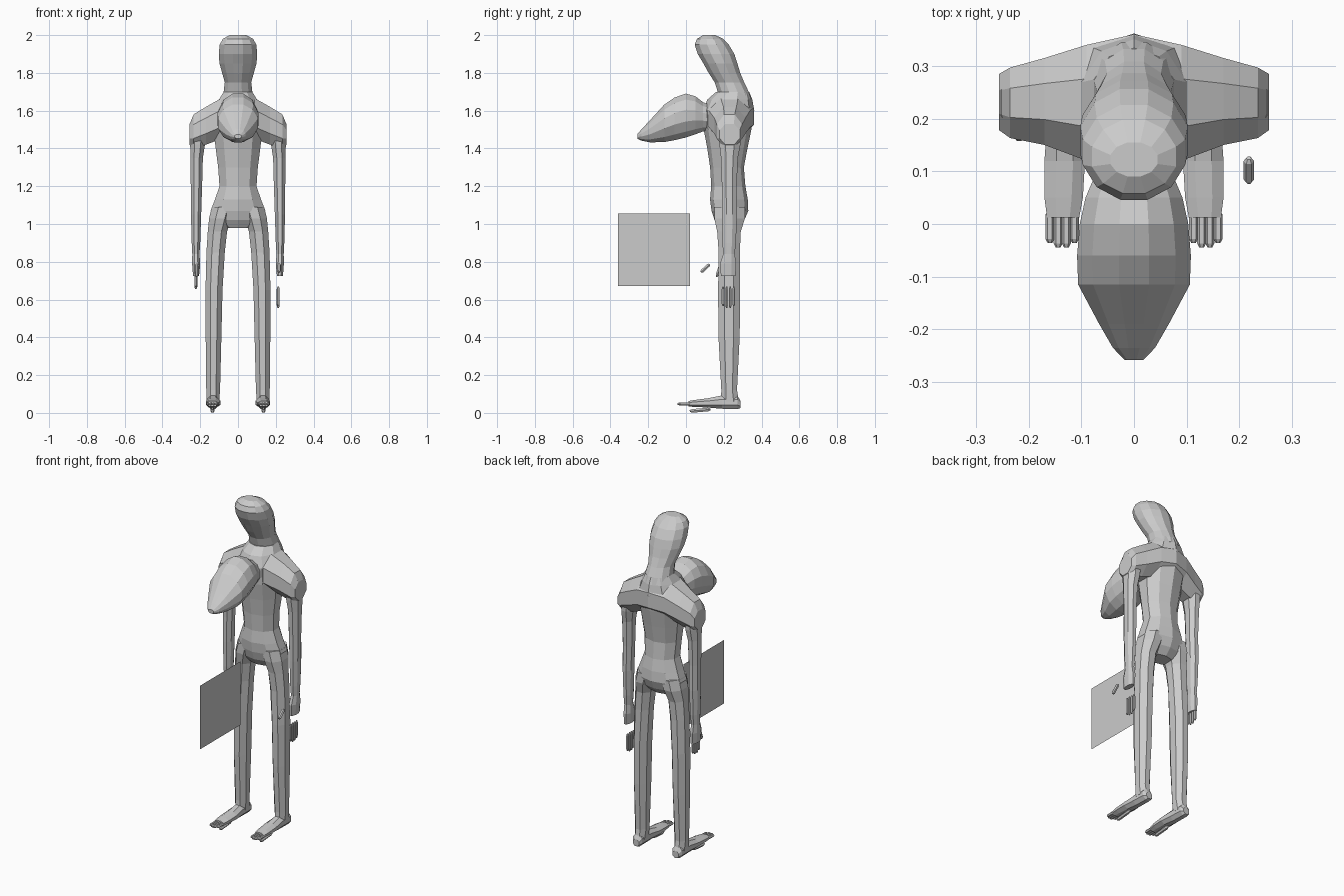
import bpy, bmesh, math
from mathutils import Vector

grey = bpy.data.materials.new("plain grey")
grey.diffuse_color = (0.6, 0.6, 0.6, 1)


def finish(name, bm, mirror=False):
    bmesh.ops.recalc_face_normals(bm, faces=bm.faces)
    me = bpy.data.meshes.new(name)
    bm.to_mesh(me)
    bm.free()
    me.materials.append(grey)
    ob = bpy.data.objects.new(name, me)
    bpy.context.collection.objects.link(ob)
    if mirror:
        ob.modifiers.new("mirror", "MIRROR")
    return ob


def add_loft(bm, axis, rings, n=8):
    """Skin n-sided rings; ring = (position on axis, a min, a max, b min, b max)."""
    k = math.cos(math.pi / n)
    loops = []
    for p, a0, a1, b0, b1 in rings:
        loop = []
        for i in range(n):
            t = 2 * math.pi * (i + 0.5) / n
            a = (a0 + a1) / 2 + (a1 - a0) / 2 * math.cos(t) / k
            b = (b0 + b1) / 2 + (b1 - b0) / 2 * math.sin(t) / k
            co = {"x": (p, a, b), "y": (a, p, b), "z": (a, b, p)}[axis]
            loop.append(bm.verts.new(co))
        loops.append(loop)
    for lo, hi in zip(loops, loops[1:]):
        for i in range(n):
            j = (i + 1) % n
            bm.faces.new((lo[i], lo[j], hi[j], hi[i]))
    bm.faces.new(loops[0][::-1])
    bm.faces.new(loops[-1])


def loft(name, axis, rings, n=8, mirror=False):
    bm = bmesh.new()
    add_loft(bm, axis, rings, n)
    return finish(name, bm, mirror)


def sym(rows):
    """Rows (position, half width, b min, b max) to centred rings."""
    return [(p, -w, w, b0, b1) for p, w, b0, b1 in rows]


def rod(bm, start, end, r):
    """Thin six-sided digit with tapered ends."""
    d = Vector(end) - Vector(start)
    q = d.to_track_quat("Z", "Y")
    loops = []
    for t, s in ((0, 0.5), (0.12, 1), (0.88, 1), (1, 0.5)):
        c = Vector(start) + d * t
        loops.append([bm.verts.new(c + q @ Vector((r * s * math.cos(i * math.pi / 3),
                      r * s * math.sin(i * math.pi / 3), 0))) for i in range(6)])
    for lo, hi in zip(loops, loops[1:]):
        for i in range(6):
            j = (i + 1) % 6
            bm.faces.new((lo[i], lo[j], hi[j], hi[i]))
    bm.faces.new(loops[0][::-1])
    bm.faces.new(loops[-1])


# torso from crotch to the base of the neck
loft("torso", "z", sym([
    (0.98, 0.07, 0.18, 0.27), (1.02, 0.13, 0.155, 0.305),
    (1.07, 0.145, 0.14, 0.325), (1.13, 0.122, 0.132, 0.322),
    (1.2, 0.098, 0.138, 0.31), (1.3, 0.105, 0.132, 0.302),
    (1.4, 0.118, 0.118, 0.32), (1.5, 0.13, 0.10, 0.34),
    (1.6, 0.13, 0.095, 0.355), (1.66, 0.10, 0.12, 0.345),
    (1.7, 0.076, 0.165, 0.33)]), 10)

# neck and upper head, leaning forward
loft("neck_and_head", "z", sym([
    (1.66, 0.09, 0.14, 0.345), (1.7, 0.076, 0.168, 0.332),
    (1.75, 0.07, 0.152, 0.308), (1.8, 0.084, 0.12, 0.287),
    (1.85, 0.098, 0.092, 0.272), (1.9, 0.102, 0.062, 0.256),
    (1.95, 0.097, 0.046, 0.226), (1.98, 0.08, 0.058, 0.198),
    (2.0, 0.045, 0.09, 0.155)]), 12)

# long snouted mask on the chest
loft("snout_mask", "y", sym([
    (-0.258, 0.018, 1.452, 1.475), (-0.235, 0.04, 1.441, 1.502),
    (-0.19, 0.066, 1.432, 1.55), (-0.115, 0.106, 1.434, 1.632),
    (-0.06, 0.108, 1.444, 1.67), (0.0, 0.103, 1.458, 1.69),
    (0.05, 0.092, 1.475, 1.676), (0.09, 0.075, 1.49, 1.645),
    (0.15, 0.06, 1.5, 1.62)]), 12)

# shoulder yoke, one side mirrored
loft("shoulder", "x", [
    (0.0, 0.11, 0.36, 1.46, 1.68), (0.09, 0.12, 0.34, 1.45, 1.665),
    (0.17, 0.15, 0.315, 1.42, 1.62), (0.235, 0.163, 0.297, 1.40, 1.58),
    (0.256, 0.178, 0.285, 1.42, 1.53)], 8, True)

# arm and palm
loft("arm", "z", [
    (1.54, 0.165, 0.252, 0.17, 0.29), (1.42, 0.175, 0.253, 0.177, 0.288),
    (1.35, 0.186, 0.252, 0.185, 0.275), (1.2, 0.19, 0.25, 0.19, 0.268),
    (1.05, 0.195, 0.249, 0.19, 0.27), (0.9, 0.2, 0.245, 0.193, 0.264),
    (0.84, 0.204, 0.242, 0.197, 0.258), (0.79, 0.2, 0.243, 0.18, 0.266),
    (0.725, 0.206, 0.238, 0.185, 0.262)], 8, True)

# fingers: attached on one hand, dropped lower on the other
for name, x, z0, z1 in (("left_fingers", -0.223, 0.656, 0.75),
                        ("right_fingers", 0.213, 0.555, 0.668)):
    bm = bmesh.new()
    for i in range(4):
        y = 0.196 + i * 0.019
        rod(bm, (x, y, z1), (x, y, z0 + (0.01 if i in (0, 3) else 0)), 0.008)
    finish(name, bm)

# thumbs: one at the hand, one floating ahead of it
bm = bmesh.new()
rod(bm, (-0.218, 0.185, 0.79), (-0.218, 0.162, 0.72), 0.009)
finish("left_thumb", bm)
bm = bmesh.new()
rod(bm, (0.218, 0.125, 0.787), (0.218, 0.079, 0.745), 0.01)
finish("right_thumb", bm)

# leg
loft("leg", "z", [
    (0.06, 0.1, 0.165, 0.185, 0.28), (0.12, 0.095, 0.168, 0.187, 0.27),
    (0.4, 0.088, 0.171, 0.172, 0.284), (0.65, 0.082, 0.172, 0.17, 0.287),
    (0.85, 0.07, 0.167, 0.173, 0.285), (0.96, 0.058, 0.16, 0.165, 0.29),
    (1.03, 0.035, 0.153, 0.15, 0.312), (1.09, 0.02, 0.138, 0.15, 0.312)], 8, True)

# foot
loft("foot", "y", [
    (0.288, 0.112, 0.152, 0.025, 0.065), (0.272, 0.102, 0.163, 0.02, 0.092),
    (0.19, 0.1, 0.165, 0.022, 0.092), (0.12, 0.093, 0.17, 0.028, 0.078),
    (0.05, 0.097, 0.17, 0.032, 0.069), (0.012, 0.104, 0.165, 0.033, 0.063)], 8, True)

# toes and the small digit under the sole
bm = bmesh.new()
for i in range(4):
    x = 0.113 + i * 0.0155
    rod(bm, (x, 0.025, 0.048), (x, -0.036 - (0.009 if i in (1, 2) else 0), 0.047), 0.0085)
finish("toes", bm, True)
bm = bmesh.new()
rod(bm, (0.135, 0.13, 0.019), (0.135, 0.02, 0.0095), 0.011)
finish("sole_digit", bm, True)

# flat square sheet standing on the centre plane
bm = bmesh.new()
bm.faces.new([bm.verts.new((0, y, z)) for y, z in
              ((-0.36, 0.672), (0.022, 0.672), (0.022, 1.055), (-0.36, 1.055))])
finish("flat_sheet", bm)
